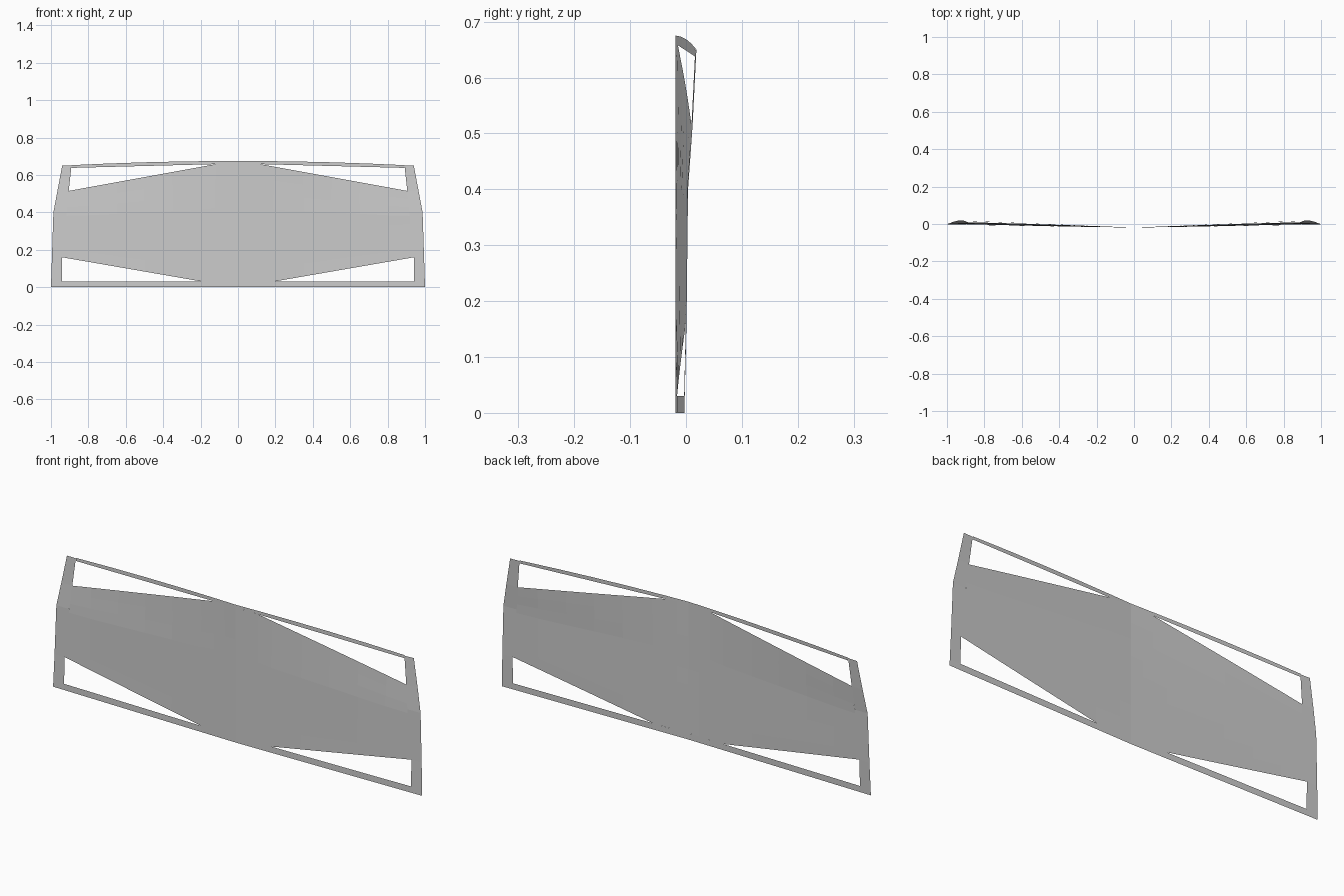
import bpy, bmesh

cube = bpy.data.objects.get("Cube")
if cube:
    bpy.data.objects.remove(cube, do_unlink=True)

grey = bpy.data.materials.new("plain grey")
grey.use_nodes = True
COLOUR = (0.6, 0.6, 0.6, 1)
grey.diffuse_color = COLOUR
grey.node_tree.nodes["Principled BSDF"].inputs["Base Color"].default_value = COLOUR

# Sweep of the sheet at its outer edge, by height
SWEEP = [(0, 0.016), (0.16, 0.02), (0.4, 0.023), (0.515, 0.032), (0.68, 0.042)]


def lerp(table, t):
    for (a, p), (b, q) in zip(table, table[1:]):
        if t <= b:
            return p + (q - p) * (t - a) / (b - a)
    return table[-1][1]


def bend(x, z):
    return -0.019 + lerp(SWEEP, z) * x ** 1.05


def top_edge(x):
    return 0.675 - 0.025 * (x / 0.94) ** 2


def strip(name, first, second, rows):
    """Fill between two matching outlines (x, z), mirrored across the centre."""
    bm = bmesh.new()
    grid = []
    for (x0, z0), (x1, z1) in zip(first, second):
        line = []
        for i in range(rows + 1):
            t = i / rows
            x, z = x0 + (x1 - x0) * t, z0 + (z1 - z0) * t
            line.append(bm.verts.new((x, bend(x, z), z)))
        grid.append(line)
    for a, b in zip(grid, grid[1:]):
        for i in range(rows):
            bm.faces.new((a[i], b[i], b[i + 1], a[i + 1]))
    mesh = bpy.data.meshes.new(name)
    bm.to_mesh(mesh)
    bm.free()
    mesh.materials.append(grey)
    obj = bpy.data.objects.new(name, mesh)
    bpy.context.collection.objects.link(obj)
    mirror = obj.modifiers.new("mirror", "MIRROR")
    mirror.use_clip = True
    return obj


# Main panel tapering from the centre to the side frames
LOWER = [(0, 0.03), (0.19, 0.03), (0.94, 0.16)]
UPPER = [(0, 0.663), (0.12, 0.658), (0.905, 0.515)]
stations = [0, 0.06, 0.12, 0.19, 0.35, 0.5, 0.65, 0.8, 0.905]
low = [(x, lerp(LOWER, x)) for x in stations]
low[-1] = LOWER[-1]
high = [(x, lerp(UPPER, x)) for x in stations]
strip("main_panel", low, high, 8)

# Thin rails along the top and bottom
strip("bottom_rail", [(0, 0), (0.19, 0), (0.94, 0)],
      [(0, 0.03), (0.19, 0.03), (0.94, 0.03)], 1)
rail = [0, 0.12, 0.3, 0.5, 0.7, 0.89]
RAIL_LOW = [(0, 0.663), (0.12, 0.658), (0.89, 0.638)]
strip("top_rail", [(x, lerp(RAIL_LOW, x)) for x in rail],
      [(x, top_edge(x)) for x in rail], 1)

# Upright side frames with a kinked outer edge
INNER = [(0, 0.94), (0.16, 0.94), (0.515, 0.905), (0.653, 0.89)]
OUTER = [(0, 1.0), (0.4, 0.987), (0.65, 0.94)]
heights = [0, 0.03, 0.16, 0.28, 0.4, 0.515, 0.638, 0.65]
strip("side_frame", [(lerp(INNER, z), z) for z in heights],
      [(lerp(OUTER, z), z) for z in heights], 1)
